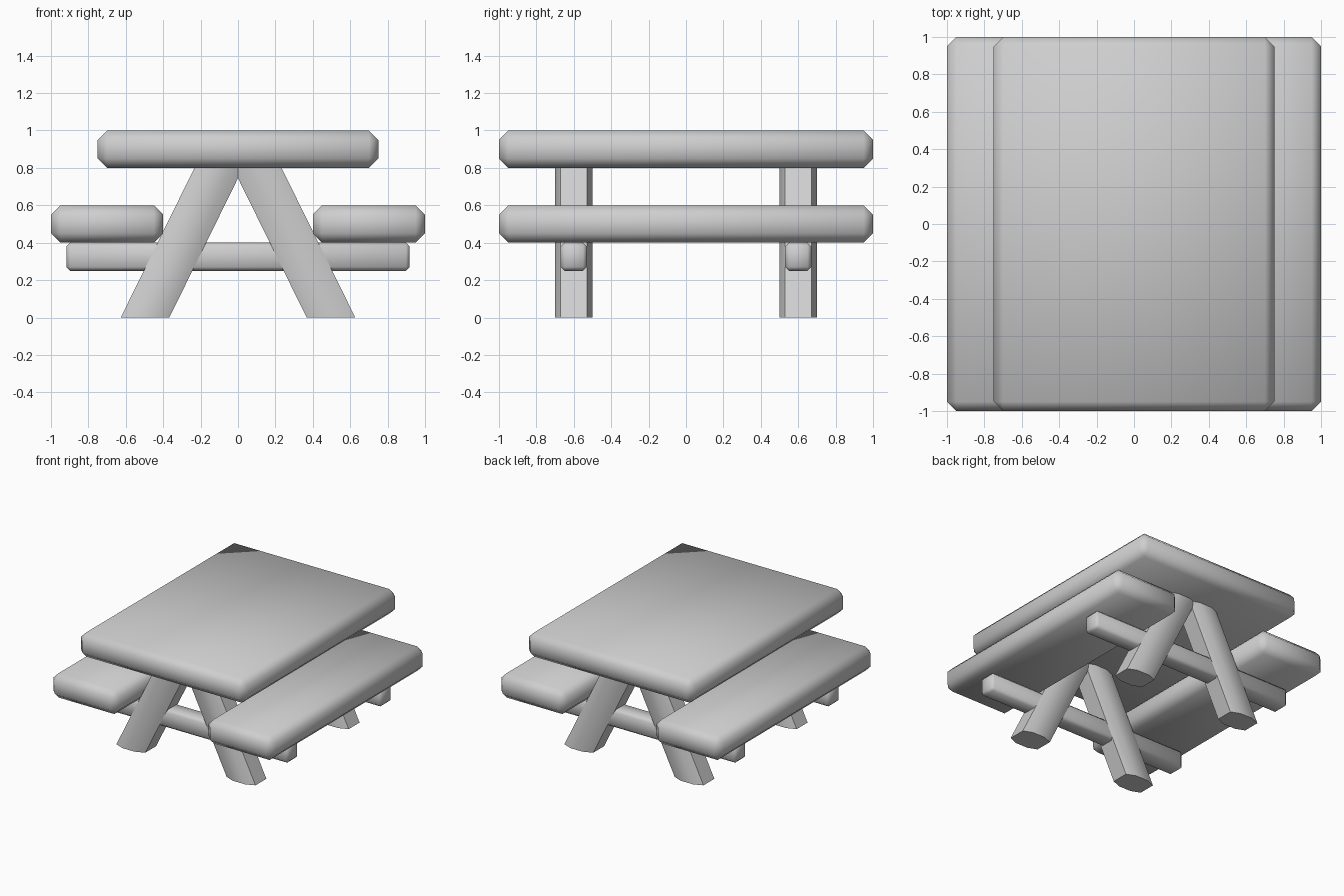
import bpy
import bmesh
from math import radians

if "Cube" in bpy.data.objects:
    bpy.data.objects.remove(bpy.data.objects["Cube"], do_unlink=True)

# Single flat colour
grey = bpy.data.materials.new("light_grey")
grey.use_nodes = True
colour = (0.62, 0.62, 0.62, 1)
grey.diffuse_color = colour
grey.node_tree.nodes["Principled BSDF"].inputs["Base Color"].default_value = colour


def finish(bm, name):
    bmesh.ops.recalc_face_normals(bm, faces=bm.faces)
    mesh = bpy.data.meshes.new(name)
    bm.to_mesh(mesh)
    bm.free()
    mesh.materials.append(grey)
    obj = bpy.data.objects.new(name, mesh)
    bpy.context.collection.objects.link(obj)
    bpy.ops.object.select_all(action="DESELECT")
    obj.select_set(True)
    bpy.context.view_layer.objects.active = obj
    bpy.ops.object.shade_smooth_by_angle(angle=radians(60))
    return obj


def plank(name, centre, size, chamfer):
    """Box with chamfered edges."""
    bm = bmesh.new()
    bmesh.ops.create_cube(bm, size=1)
    for v in bm.verts:
        v.co = [c + p * s for c, p, s in zip(centre, v.co, size)]
    bmesh.ops.bevel(bm, geom=bm.edges[:], offset=chamfer, segments=1,
                    profile=0.5, affect="EDGES")
    return finish(bm, name)


def leg(name, side, y):
    """Slanted beam with an eight-sided section, cut level at both ends."""
    half_x, half_y, cut_x, cut_y = 0.13, 0.1, 0.075, 0.03
    inner_x, inner_y = half_x - cut_x, half_y - cut_y
    section = [(inner_x, half_y), (half_x, inner_y)]
    section += [(a, -b) for a, b in reversed(section)]
    section += [(-a, -b) for a, b in section]
    foot_x, head_x, head_z = 0.497, 0.093, 0.82
    bm = bmesh.new()
    foot = [bm.verts.new((side * foot_x + a, y + b, 0)) for a, b in section]
    head = [bm.verts.new((side * head_x + a, y + b, head_z)) for a, b in section]
    bm.faces.new(foot)
    bm.faces.new(head)
    for i in range(len(section)):
        j = (i + 1) % len(section)
        bm.faces.new((foot[i], foot[j], head[j], head[i]))
    return finish(bm, name)


# Table top
plank("table_top", (0, 0, 0.9), (1.5, 2, 0.2), 0.05)

# Benches on both sides
for side, label in ((1, "left"), (-1, "right")):
    plank(label + "_bench", (side * 0.7, 0, 0.5), (0.6, 2, 0.2), 0.05)

# Trestles: a crossbar and two splayed legs at each end
for y, end in ((-0.6, "front"), (0.6, "back")):
    plank(end + "_crossbar", (0, y, 0.325), (1.836, 0.14, 0.15), 0.02)
    for side, label in ((1, "left"), (-1, "right")):
        leg(end + "_" + label + "_leg", side, y)
